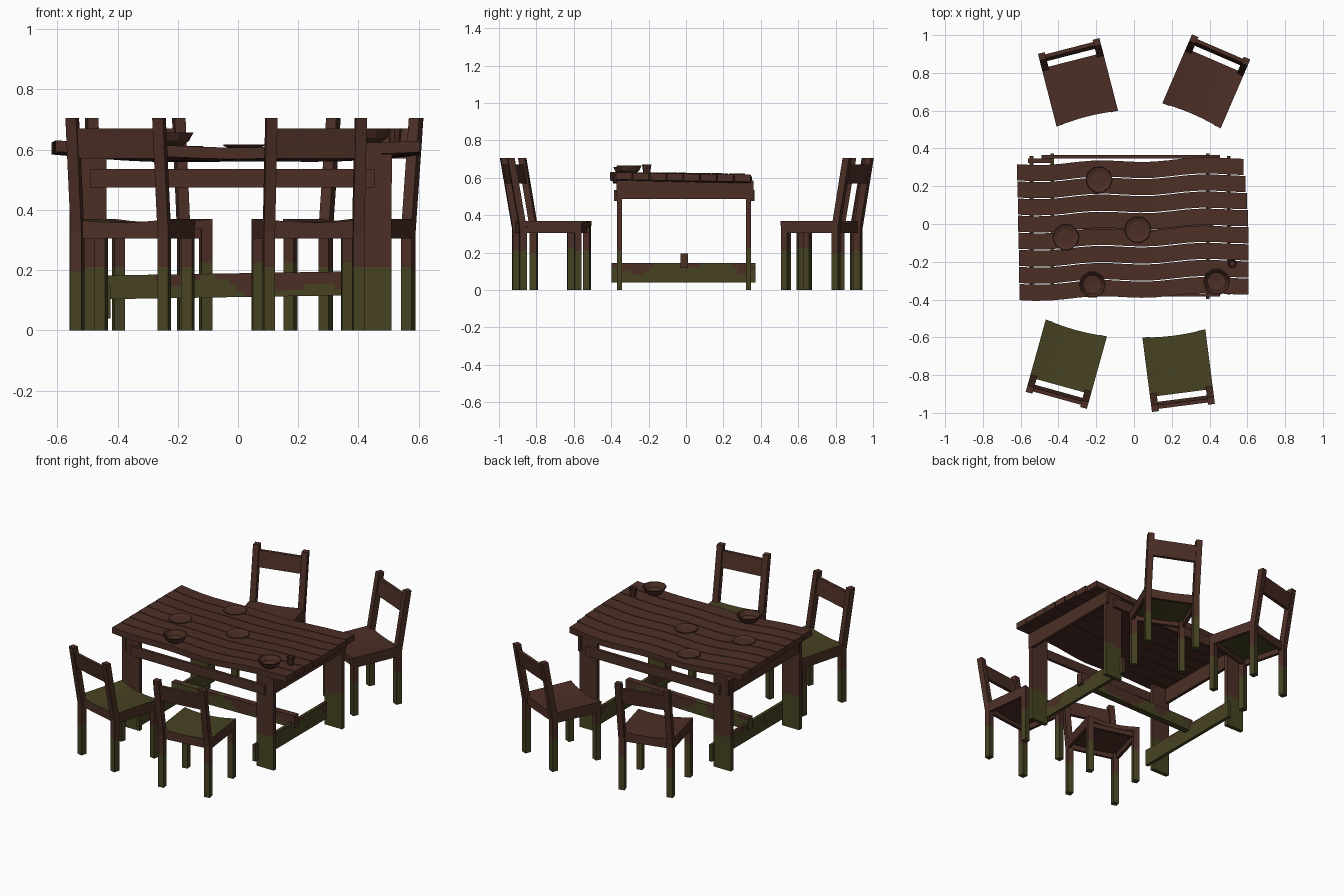
import bpy, bmesh, math
from mathutils import Matrix, Vector, noise

if "Cube" in bpy.data.objects:
    bpy.data.objects.remove(bpy.data.objects["Cube"])


def material(name, rgb):
    m = bpy.data.materials.new(name)
    m.diffuse_color = (*rgb, 1)
    m.use_nodes = True
    m.node_tree.nodes["Principled BSDF"].inputs["Base Color"].default_value = m.diffuse_color
    return m


WOOD = material("dark wood", (0.072, 0.028, 0.019))
MOSS = material("moss green", (0.062, 0.055, 0.016))


def finish(name, bm, moss=None):
    """Turn a bmesh into an object; moss(center, normal) picks the green faces."""
    bmesh.ops.recalc_face_normals(bm, faces=bm.faces)
    bm.normal_update()
    for f in bm.faces:
        f.material_index = int(bool(moss and moss(f.calc_center_median(), f.normal)))
    me = bpy.data.meshes.new(name)
    bm.to_mesh(me)
    bm.free()
    me.materials.append(WOOD)
    me.materials.append(MOSS)
    ob = bpy.data.objects.new(name, me)
    bpy.context.collection.objects.link(ob)
    return ob


def steps(a, b, size):
    n = max(1, round((b - a) / size))
    return [a + (b - a) * i / n for i in range(1, n)]


def box(name, lo, hi, cuts=((), (), ()), deform=None, M=Matrix(), moss=None):
    """Box from corner to corner, sliced at the given x, y, z values, then bent."""
    lo, hi = Vector(lo), Vector(hi)
    bm = bmesh.new()
    bmesh.ops.create_cube(bm, size=1)
    for v in bm.verts:
        v.co = Vector([lo[i] + (v.co[i] + 0.5) * (hi[i] - lo[i]) for i in range(3)])
    for axis, values in enumerate(cuts):
        n = Vector([float(axis == i) for i in range(3)])
        for c in values:
            bmesh.ops.bisect_plane(bm, geom=bm.verts[:] + bm.edges[:] + bm.faces[:],
                                   plane_co=n * c, plane_no=n)
    if deform:
        for v in bm.verts:
            v.co = deform(v.co.copy())
    bm.transform(M)
    return finish(name, bm, moss)


# Moss rules: feet are green low down, stretchers are patchy
def foot_moss(c, n):
    return c.z + 0.025 * noise.noise(c * 9) < 0.212


def patch_moss(c, n):
    return c.z + 0.11 * noise.noise(c * 9 + Vector((3, 1, 0))) < 0.15


FOOT_Z = [0.18, 0.195, 0.21, 0.225, 0.24]


# ---------------- Table ----------------
def top_z(x, y):
    return 0.602 + 0.022 * (x / 0.6) ** 2 - 0.02 * y + 0.003 * math.sin(9 * x + 4 * y)


def bend_plank(v):
    v.y += -0.025 + 0.03 * v.x + 0.008 * math.cos(2 * math.pi * (v.x + 0.2) / 0.55)
    v.z += top_z(v.x, v.y)
    return v


PITCH = 0.0905
for i in range(8):
    y = (i - 3.5) * PITCH
    x1 = 0.605 - 0.0015 * (i - 3) ** 2 * (i > 3)
    x0 = -0.606 - 0.0018 * i
    box(f"table_plank_{i + 1}", (x0, y - 0.0427, -0.038), (x1, y + 0.0427, 0),
        (steps(x0, x1, 0.08), (), ()), bend_plank)

for side, a, b, inner, outer in (("left", -0.56, -0.437, -0.443, -0.553),
                                 ("right", 0.387, 0.51, 0.381, 0.492)):
    # Board legs, wide along x
    for end, y0, y1 in (("front", -0.368, -0.343), ("back", 0.322, 0.347)):
        box(f"table_{side}_{end}_leg", (a, y0, 0), (b, y1, 0.585),
            (steps(a, b, 0.03), (), FOOT_Z), moss=foot_moss)
    # Board under the top, and the foot stretcher
    box(f"table_{side}_apron", (outer, -0.372, 0.488), (outer + 0.02, 0.36, 0.585))
    box(f"table_{side}_foot_stretcher", (inner, -0.397, 0.04), (inner + 0.02, 0.372, 0.145),
        ((), steps(-0.397, 0.372, 0.025), steps(0.04, 0.145, 0.02)), moss=patch_moss)

# Long rails outside the legs
for end, y0, y1 in (("front", -0.385, -0.368), ("back", 0.347, 0.366)):
    box(f"table_{end}_rail", (-0.49, y0, 0.475), (0.455, y1, 0.535))


# Long middle stretcher, slightly tilted
def tilt(v):
    v.z += 0.014 * (v.x + 0.45) / 0.85
    return v


box("table_middle_stretcher", (-0.45, -0.03, 0.103), (0.42, 0.01, 0.182),
    (steps(-0.45, 0.42, 0.025), (), steps(0.103, 0.182, 0.02)), tilt, moss=patch_moss)

# ---------------- Chairs ----------------
W, D, LEG = 0.168, 0.333, 0.037


def lean(v):
    v.y += 0.065 * max(0, v.z - 0.33) / 0.375
    return v


def dish(v):
    k = 1 - (v.x / W) ** 2
    v.z -= 0.012 * k
    if v.y < 0.05:
        v.y += 0.012 * k
    return v


def under_moss(c, n):
    return n.z < -0.5


def chair(name, x, y, angle):
    M = Matrix.Translation((x, y, 0)) @ Matrix.Rotation(math.radians(angle), 4, 'Z')
    box(f"{name}_seat", (-W, 0, 0.342), (W, 0.318, 0.37),
        (steps(-W, W, 0.056), [0.05], ()), dish, M, under_moss)
    # Seat frame
    box(f"{name}_front_apron", (-W + LEG, 0.014, 0.305), (W - LEG, 0.032, 0.342), M=M)
    box(f"{name}_back_apron", (-W + LEG, 0.3, 0.305), (W - LEG, 0.318, 0.342), M=M)
    for s, side in ((-1, "left"), (1, "right")):
        xo, xi = sorted((s * W, s * (W - LEG)))
        ao, ai = sorted((s * W, s * (W - 0.018)))
        box(f"{name}_{side}_apron", (ao, LEG, 0.305), (ai, D - LEG, 0.35), M=M)
        box(f"{name}_{side}_front_leg", (xo, 0.002, 0), (xi, LEG, 0.35),
            ((), (), FOOT_Z), M=M, moss=foot_moss)
        box(f"{name}_{side}_back_post", (xo, D - LEG, 0), (xi, D, 0.705),
            ((), (), FOOT_Z + [0.33]), lean, M, foot_moss)
    box(f"{name}_backrest", (-W + 0.03, D - 0.026, 0.57), (W - 0.03, D - 0.006, 0.67),
        deform=lean, M=M)


chair("back_left_chair", -0.247, 0.557, 14.4)
chair("back_right_chair", 0.304, 0.572, -23.3)
chair("front_left_chair", -0.305, -0.55, 164.5)
chair("front_right_chair", 0.211, -0.579, 187.3)


# ---------------- Tableware ----------------
def lathe(name, profile, x, y, sides=10):
    bm = bmesh.new()
    vs = [bm.verts.new((r, 0, z)) for r, z in profile]
    es = [bm.edges.new(p) for p in zip(vs, vs[1:])]
    bmesh.ops.spin(bm, geom=vs + es, cent=(0, 0, 0), axis=(0, 0, 1),
                   angle=2 * math.pi, steps=sides)
    bmesh.ops.remove_doubles(bm, verts=bm.verts, dist=1e-5)
    bm.transform(Matrix.Translation((x, y, top_z(x, y))))
    finish(name, bm)


PLATE = [(0, 0), (0.045, 0), (0.071, 0.011), (0.068, 0.014), (0.045, 0.006), (0, 0.006)]
BOWL = [(0, 0), (0.035, 0), (0.058, 0.018), (0.072, 0.045), (0.066, 0.045), (0.05, 0.018), (0, 0.012)]
CUP = [(0, 0), (0.018, 0), (0.025, 0.05), (0.02, 0.05), (0.015, 0.01), (0, 0.01)]
for i, (x, y) in enumerate(((-0.36, -0.07), (0.02, -0.03), (-0.185, 0.235))):
    lathe(f"plate_{i + 1}", PLATE, x, y)
for i, (x, y) in enumerate(((-0.22, -0.32), (0.437, -0.305))):
    lathe(f"bowl_{i + 1}", BOWL, x, y)
lathe("cup", CUP, 0.52, -0.21, 8)
